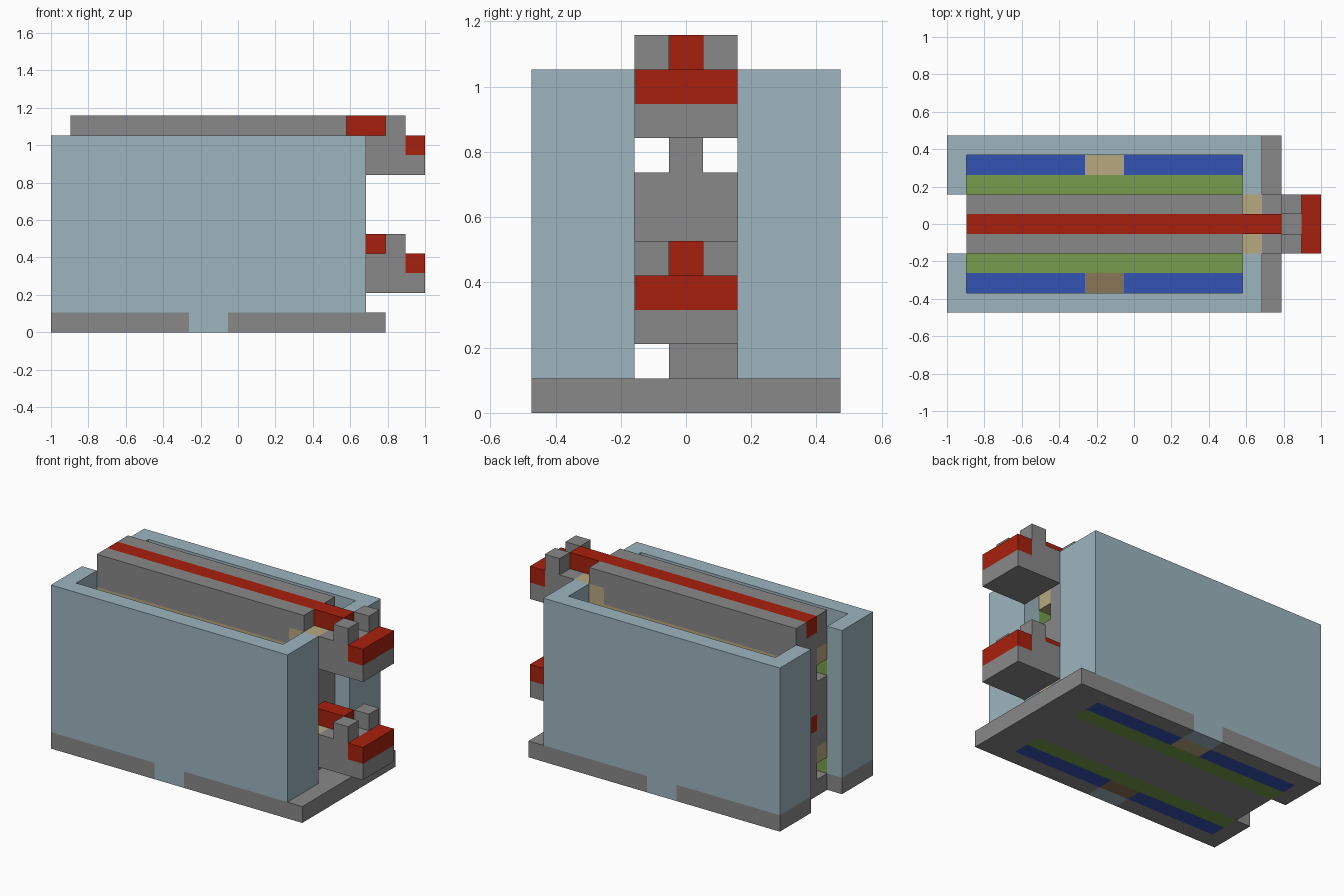
import bpy, bmesh

U = 2 / 19  # size of one block

old = bpy.data.objects.get("Cube")
if old:
    bpy.data.objects.remove(old, do_unlink=True)


def material(name, r, g, b):
    lin = [((c / 255 + 0.055) / 1.055) ** 2.4 for c in (r, g, b)] + [1]
    m = bpy.data.materials.new(name)
    m.use_nodes = True
    m.diffuse_color = lin
    bsdf = next(n for n in m.node_tree.nodes if n.type == 'BSDF_PRINCIPLED')
    bsdf.inputs["Base Color"].default_value = lin
    return m


GRAY = material("mid gray", 137, 137, 137)
PALE = material("pale blue", 157, 181, 191)
RED = material("red", 167, 32, 14)
BLUE = material("blue", 52, 84, 178)
GREEN = material("green", 119, 158, 78)
TAN = material("tan", 184, 169, 127)
BROWN = material("brown", 138, 118, 85)


def finish(name, bm, mat):
    bmesh.ops.recalc_face_normals(bm, faces=bm.faces)
    mesh = bpy.data.meshes.new(name)
    bm.to_mesh(mesh)
    bm.free()
    mesh.materials.append(mat)
    ob = bpy.data.objects.new(name, mesh)
    bpy.context.collection.objects.link(ob)


def place(x, y, z):
    return (-1 + x * U, (y - 4.5) * U, z * U)


def prism(name, mat, outline, z0, z1, flip=False):
    """Extrude a plan outline, given in blocks, from z0 to z1."""
    bm = bmesh.new()
    pts = [place(x, 9 - y if flip else y, z0) for x, y in outline]
    face = bm.faces.new([bm.verts.new(p) for p in pts])
    top = bmesh.ops.extrude_face_region(bm, geom=[face])["geom"]
    verts = [g for g in top if isinstance(g, bmesh.types.BMVert)]
    bmesh.ops.translate(bm, verts=verts, vec=(0, 0, (z1 - z0) * U))
    finish(name, bm, mat)


def box(name, mat, xs, ys, zs, flip=False):
    (x0, x1), (y0, y1) = xs, ys
    prism(name, mat, [(x0, y0), (x1, y0), (x1, y1), (x0, y1)], *zs, flip)


LENGTH = (1, 15)
FLOOR = (0, 1)
MID = (4, 5)

# Parts that repeat on both sides
for side, flip, patch in (("front", False, BROWN), ("back", True, TAN)):
    # Housing shell open toward the middle
    prism(side + "_shell", PALE, [(0, 0), (16, 0), (16, 3), (15, 3),
          (15, 1), (1, 1), (1, 3), (0, 3)], 1, 10, flip)
    # Base rim with a pale gap in the long edge
    prism(side + "_rim_rear", GRAY, [(0, 0), (7, 0), (7, 1), (1, 1), (1, 3), (0, 3)],
          *FLOOR, flip)
    box(side + "_rim_gap", PALE, (7, 9), (0, 1), FLOOR, flip)
    box(side + "_rim_lead", GRAY, (9, 15), (0, 1), FLOOR, flip)
    # Inner plates
    box(side + "_blue_plate_rear", BLUE, (1, 7), (1, 2), (0, 8), flip)
    box(side + "_plate_patch", patch, (7, 9), (1, 2), (0, 8), flip)
    box(side + "_blue_plate_lead", BLUE, (9, 15), (1, 2), (0, 8), flip)
    box(side + "_green_plate", GREEN, LENGTH, (2, 3), (0, 8), flip)
    # Beam cheeks
    box(side + "_beam_lower", GRAY, LENGTH, (3, 4), (4, 7), flip)
    box(side + "_beam_upper", GRAY, LENGTH, (3, 4), (10, 11), flip)
    for level, z in (("lower", 2), ("upper", 8)):
        tag = side + "_" + level
        box(tag + "_tan_rod", TAN, LENGTH, (3, 4), (z, z + 1), flip)
        box(tag + "_cheek", GRAY, (1, 14), (3, 4), (z + 1, z + 2), flip)
        box(tag + "_tan_link", TAN, (14, 16), (3, 4), (z + 1, z + 2), flip)
        box(tag + "_post", GRAY, (17, 18), (3, 4), (z + 2, z + 3), flip)

# Base floor
box("floor_core", GRAY, LENGTH, (3, 6), FLOOR)
box("floor_end", GRAY, (15, 17), (0, 9), FLOOR)

# Middle web of the beam and the filled lower groove
box("web_lower", GRAY, LENGTH, MID, (1, 4))
box("web_upper", GRAY, LENGTH, MID, (5, 10))
box("groove_filler", GRAY, LENGTH, (5, 6), (1, 2))

# Red rods and terminals
for level, z in (("lower", 2), ("upper", 8)):
    box(level + "_red_rod", RED, (1, 17), MID, (z + 2, z + 3))
    box(level + "_web_link", GRAY, (15, 16), MID, (z + 1, z + 2))
    box(level + "_terminal_base", GRAY, (16, 19), (3, 6), (z, z + 1))
    box(level + "_terminal_body", GRAY, (16, 18), (3, 6), (z + 1, z + 2))
    box(level + "_terminal_tip", RED, (18, 19), (3, 6), (z + 1, z + 2))
